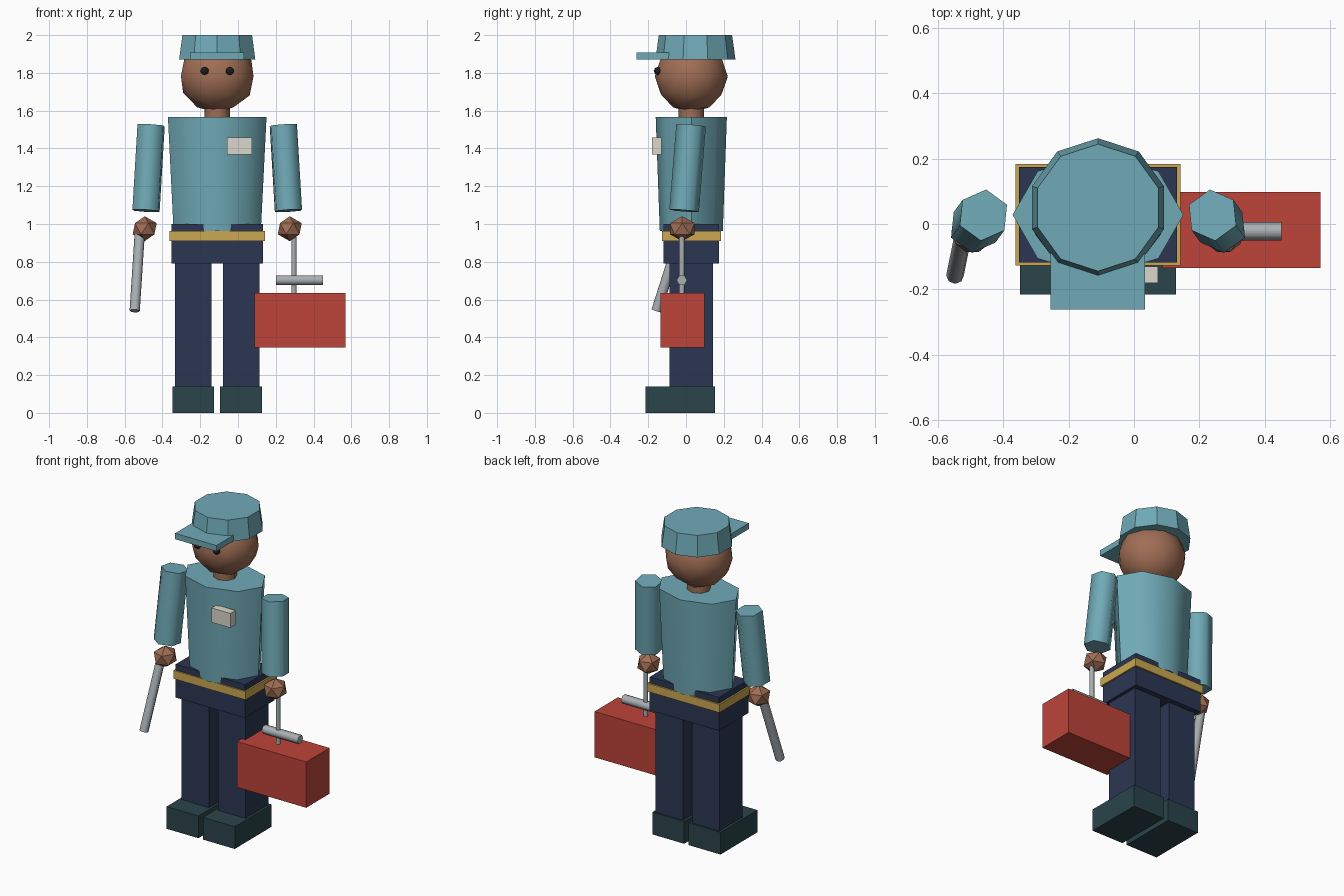
import bpy, bmesh, math
from mathutils import Vector, Matrix

if "Cube" in bpy.data.objects:
    bpy.data.objects.remove(bpy.data.objects["Cube"])

CX, CY = -0.11, 0.028   # centre line of the figure

COLORS = {
    "shirt": (0.16, 0.40, 0.47), "skin": (0.35, 0.155, 0.09),
    "trousers": (0.024, 0.037, 0.085), "boots": (0.023, 0.058, 0.069),
    "belt": (0.60, 0.39, 0.08), "red": (0.51, 0.058, 0.042),
    "steel": (0.40, 0.43, 0.45), "badge": (0.71, 0.68, 0.61),
    "eyes": (0.010, 0.012, 0.015),
}
MATS = {}
for key, rgb in COLORS.items():
    MATS[key] = bpy.data.materials.new(key)
    MATS[key].diffuse_color = (*rgb, 1)


def finish(name, bm, mat, smooth=0):
    """Turn a bmesh into an object; edges flatter than `smooth` degrees are smoothed."""
    bm.normal_update()
    for f in bm.faces:
        f.smooth = smooth > 0
    for e in bm.edges:
        e.smooth = e.calc_face_angle(0) < math.radians(smooth)
    me = bpy.data.meshes.new(name)
    bm.to_mesh(me)
    bm.free()
    me.materials.append(MATS[mat])
    ob = bpy.data.objects.new(name, me)
    bpy.context.collection.objects.link(ob)
    return ob


def box(name, mat, x, y, z):
    """Box from (min, max) pairs."""
    bm = bmesh.new()
    bmesh.ops.create_cube(bm, size=1)
    bm.transform(Matrix.Translation([sum(r) / 2 for r in (x, y, z)])
                 @ Matrix.Diagonal([r[1] - r[0] for r in (x, y, z)] + [1]))
    return finish(name, bm, mat)


def rod(name, mat, a, b, r1, r2, sides, smooth=0, scale=(1, 1), twist=0):
    """Capped n-sided cone or cylinder from point a to point b."""
    a, b = Vector(a), Vector(b)
    bm = bmesh.new()
    bmesh.ops.create_cone(bm, cap_ends=True, segments=sides, radius1=r1,
                          radius2=r2, depth=(b - a).length)
    rot = Vector((0, 0, 1)).rotation_difference(b - a).to_matrix().to_4x4()
    bm.transform(Matrix.Translation((a + b) / 2) @ rot
                 @ Matrix.Rotation(math.radians(twist), 4, 'Z')
                 @ Matrix.Diagonal((*scale, 1, 1)))
    return finish(name, bm, mat, smooth)


def ball(name, mat, centre, radii, level, smooth=0):
    bm = bmesh.new()
    bmesh.ops.create_icosphere(bm, subdivisions=level, radius=1)
    bm.transform(Matrix.Translation(centre) @ Matrix.Diagonal((*radii, 1)))
    return finish(name, bm, mat, smooth)


# mirrored parts: boots, legs, arms, hands, eyes
for side, s in (("right", -1), ("left", 1)):
    x = CX + s * 0.127
    box(side + "_boot", "boots", (x - 0.111, x + 0.111), (-0.215, 0.153), (0, 0.14))
    box(side + "_leg", "trousers", (x - 0.096, x + 0.096), (-0.088, 0.142), (0.13, 0.83))
    rod(side + "_arm", "shirt", (CX + s * 0.377, -0.010, 1.07),
        (CX + s * 0.35, 0.027, 1.522), 0.079, 0.079, 6, 65, twist=s * 6)
    ball(side + "_hand", "skin", (CX + s * 0.384, -0.02, 0.975),
         (0.071, 0.077, 0.066), 1)
    ball(side + "_eye", "eyes", (CX + s * 0.067, -0.151, 1.81),
         (0.022, 0.019, 0.021), 2, 40)

# hips and belt
box("hips", "trousers", (-0.352, 0.132), (-0.118, 0.174), (0.79, 1.0))
box("belt", "belt", (-0.362, 0.142), (-0.127, 0.184), (0.91, 0.962))

# torso, badge, neck, head
rod("torso", "shirt", (CX, CY, 0.962), (CX, CY, 1.567), 0.231, 0.261, 8, 50,
    scale=(1, 0.722))
box("chest_badge", "badge", (-0.058, 0.074), (-0.181, -0.13), (1.367, 1.458))
rod("neck", "skin", (CX, CY, 1.54), (CX, CY, 1.66), 0.068, 0.068, 8, 50)
ball("head", "skin", (CX, CY, 1.782), (0.202, 0.193, 0.193), 2, 40)

# cap
rod("cap", "shirt", (CX, 0.05, 1.87), (CX, 0.05, 2.0), 0.212, 0.194, 10, 30)
box("cap_brim", "shirt", (-0.255, 0.033), (-0.262, -0.09), (1.87, 1.907))

# baton
rod("baton", "steel", (-0.547, -0.157, 0.54), (-0.519, -0.02, 0.97),
    0.027, 0.027, 8, 50)

# toolbox with handle
box("toolbox", "red", (0.087, 0.57), (-0.134, 0.098), (0.347, 0.636))
rod("handle_post", "steel", (0.296, -0.022, 0.636), (0.296, -0.022, 0.97),
    0.014, 0.014, 8, 50)
rod("handle_grip", "steel", (0.2, -0.022, 0.702), (0.45, -0.022, 0.702),
    0.028, 0.028, 6, 65)

for m in bpy.data.materials:
    if m.users and not m.is_grease_pencil:
        m.use_nodes = True
        m.node_tree.nodes["Principled BSDF"].inputs["Base Color"].default_value = m.diffuse_color
